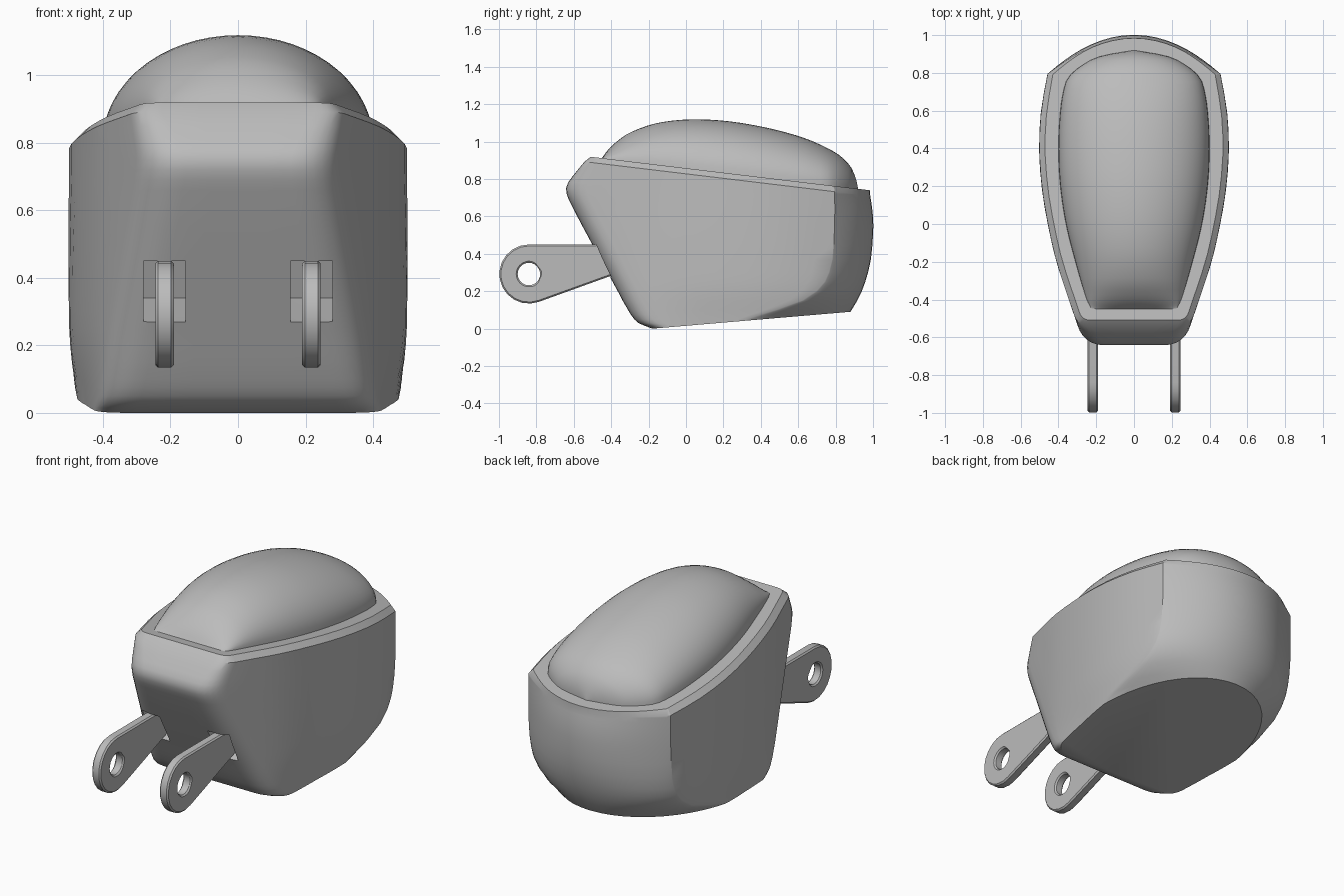
import bpy, bmesh, math
from mathutils import Vector

cube = bpy.data.objects.get("Cube")
if cube:
    bpy.data.objects.remove(cube, do_unlink=True)

grey = bpy.data.materials.new("plain grey")
grey.use_nodes = True
grey.diffuse_color = (0.5, 0.5, 0.5, 1)
for node in grey.node_tree.nodes:
    if node.type == 'BSDF_PRINCIPLED':
        node.inputs["Base Color"].default_value = (0.5, 0.5, 0.5, 1)


def curve(points, t):
    """Smooth value at t through sorted (t, value) points."""
    if t <= points[0][0]:
        return points[0][1]
    if t >= points[-1][0]:
        return points[-1][1]

    def slope(i):
        a, b = points[max(i - 1, 0)], points[min(i + 1, len(points) - 1)]
        return (b[1] - a[1]) / (b[0] - a[0])
    i = max(k for k in range(len(points) - 1) if points[k][0] <= t)
    (t0, v0), (t1, v1) = points[i], points[i + 1]
    d = t1 - t0
    s = (t - t0) / d
    r = 1 - s
    return (v0 * (1 + 2 * s) * r * r + v1 * s * s * (3 - 2 * s)
            + d * s * r * (slope(i) * r - slope(i + 1) * s))


def make_object(name, bm):
    bmesh.ops.recalc_face_normals(bm, faces=bm.faces[:])
    mesh = bpy.data.meshes.new(name)
    bm.to_mesh(mesh)
    bm.free()
    mesh.materials.append(grey)
    obj = bpy.data.objects.new(name, mesh)
    bpy.context.collection.objects.link(obj)
    return obj


def activate(obj):
    bpy.ops.object.select_all(action='DESELECT')
    obj.select_set(True)
    bpy.context.view_layer.objects.active = obj


def apply_modifier(obj, kind, **settings):
    mod = obj.modifiers.new(kind.lower(), kind)
    for key, value in settings.items():
        setattr(mod, key, value)
    activate(obj)
    bpy.ops.object.modifier_apply(modifier=mod.name)


def smooth(obj, degrees):
    activate(obj)
    bpy.ops.object.shade_smooth_by_angle(angle=math.radians(degrees))


def loft(bm, rings):
    """Join closed rings of equal length with quads."""
    loops = [[bm.verts.new(p) for p in ring] for ring in rings]
    n = len(loops[0])
    for a, b in zip(loops, loops[1:]):
        for i in range(n):
            j = (i + 1) % n
            bm.faces.new((a[i], a[j], b[j], b[i]))
    return loops


def prism(name, loops, x, thickness):
    """Extrude a side outline (first loop) with holes (other loops)."""
    bm = bmesh.new()
    edges = []
    for loop in loops:
        verts = [bm.verts.new((x - thickness / 2, y, z)) for y, z in loop]
        edges += [bm.edges.new((v, verts[i - 1])) for i, v in enumerate(verts)]
    bmesh.ops.triangle_fill(bm, edges=edges, use_beauty=True, normal=(1, 0, 0))
    out = bmesh.ops.extrude_face_region(bm, geom=bm.faces[:] )
    moved = [g for g in out["geom"] if isinstance(g, bmesh.types.BMVert)]
    bmesh.ops.translate(bm, verts=moved, vec=(thickness, 0, 0))
    return make_object(name, bm)


# Body shape curves: half width along y, then front, back and rear corner by height
SIDE = [(-0.7, 0.25), (-0.55, 0.295), (-0.4, 0.345), (-0.2, 0.41), (0, 0.455),
        (0.2, 0.487), (0.4, 0.5), (0.6, 0.49), (0.8, 0.455)]
FRONT = [(-0.05, -0.1), (0, -0.18), (0.03, -0.255), (0.1, -0.31), (0.2, -0.365),
         (0.55, -0.555), (0.66, -0.612), (0.71, -0.635), (0.76, -0.64),
         (0.81, -0.61), (0.92, -0.52), (1, -0.455)]
BACK = [(-0.05, 0.79), (0.09, 0.88), (0.2, 0.94), (0.35, 0.985), (0.5, 1.0),
        (0.6, 1.0), (0.74, 0.98), (1, 0.93)]
CORNER = [(-0.05, 0.2), (0.05, 0.32), (0.09, 0.45), (0.15, 0.62), (0.25, 0.74),
          (0.45, 0.79), (1, 0.79)]


def body_ring(z):
    front, back, corner = (curve(c, z) for c in (FRONT, BACK, CORNER))
    r = curve([(0, 0.1), (0.75, 0.11), (0.92, 0.06)], z)
    shrink = curve([(-0.05, 0.94), (0.05, 0.96), (0.25, 1), (1, 1)], z)
    power = curve([(0, 1.3), (0.2, 1.6), (0.5, 2), (1, 2)], z)

    def width(y):
        return curve(SIDE, y) * (1 + (shrink - 1) * min(1, max(0, (y + 0.3) / 0.4)))
    a = Vector((width(front) - r, front))
    b = Vector((width(front), front))
    c = Vector((width(front + r), front + r))
    half = [Vector((a.x / 2, front))]
    half += [a * (1 - t) ** 2 + b * 2 * t * (1 - t) + c * t * t
             for t in (i / 6 for i in range(7))]
    for i in range(1, 13):
        y = c.y + (corner - c.y) * i / 12
        half.append(Vector((width(y), y)))
    wide = width(corner)
    for i in range(1, 12):
        ang = math.pi / 2 * (1 - i / 12)
        half.append(Vector((wide * math.sin(ang),
                            corner + (back - corner) * math.cos(ang) ** power)))
    ring = [(0, front, z)] + [(p.x, p.y, z) for p in half] + [(0, back, z)]
    return ring + [(-p.x, p.y, z) for p in reversed(half)]


# Body shell, trimmed by a sloping top and bottom
bm = bmesh.new()
heights = [-0.05, 0, 0.015, 0.03, 0.05, 0.075, 0.1, 0.15, 0.2, 0.25, 0.3, 0.37, 0.45,
           0.55, 0.62, 0.66, 0.69, 0.72, 0.75, 0.78, 0.81, 0.85, 0.92, 1]
loft(bm, [body_ring(z) for z in heights])


def trim(point, normal):
    cut = bmesh.ops.bisect_plane(bm, geom=bm.verts[:] + bm.edges[:] + bm.faces[:],
                                 plane_co=point, plane_no=normal, clear_outer=True)
    edges = [e for e in cut["geom_cut"] if isinstance(e, bmesh.types.BMEdge)]
    return bmesh.ops.edgeloop_fill(bm, edges=edges)["faces"]


trim((0, -0.18, 0), (0, 0.085, -1))
top = trim((0, -0.52, 0.89), (0, 0.12, 1))
bmesh.ops.recalc_face_normals(bm, faces=bm.faces[:])
# Chamfered rim, fading out around the back
bmesh.ops.inset_region(bm, faces=top, thickness=0.03, depth=0.03, use_even_offset=True)
for v in top[0].verts:
    push = min(1, max(0, (v.co.y - 0.7) / 0.2)) * 0.025
    v.co.y += push
    v.co.z -= push * 0.12
body = make_object("body", bm)

# Domed lid
WIDTH = [(-0.45, 0.225), (-0.4, 0.25), (-0.2, 0.31), (0, 0.36), (0.2, 0.39), (0.4, 0.4),
         (0.6, 0.39), (0.72, 0.37), (0.78, 0.345), (0.84, 0.275), (0.89, 0.17), (0.92, 0)]
RISE = [(-0.45, 0), (-0.42, 0.045), (-0.38, 0.09), (-0.3, 0.155), (-0.15, 0.225),
        (0.05, 0.268), (0.3, 0.278), (0.6, 0.245), (0.8, 0.18), (0.88, 0.115),
        (0.91, 0.05), (0.92, 0)]
bm = bmesh.new()
sections = []
for i in range(41):
    y = -0.45 + 1.37 * (1 - math.cos(math.pi * i / 40)) / 2
    w, h = curve(WIDTH, y), curve(RISE, y)
    angles = [math.pi * k / 28 for k in range(29)]
    sections.append([(w * math.cos(a), y, 0.857 - 0.12 * y + h * math.sin(a))
                     for a in angles])
loft(bm, sections)
bmesh.ops.remove_doubles(bm, verts=bm.verts[:], dist=0.0005)
dome = make_object("domed_lid", bm)
smooth(dome, 50)

# Hinge lugs seated in pockets in the front face
eye = Vector((-0.84, 0.292))


def arc(radius, start, end, count):
    angles = [math.radians(start + (end - start) * i / count) for i in range(count + 1)]
    return [(eye.x + radius * math.cos(a), eye.y + radius * math.sin(a)) for a in angles]


outline = arc(0.158, 90, 290, 12) + [(-0.2, 0.355), (-0.2, 0.45)]
hole = arc(0.06, 0, 345, 23)
pocket = [(-0.7, 0.45), (-0.7, 0.165), (-0.4, 0.27), (-0.22, 0.34), (-0.27, 0.45)]
for side, x in (("left", 0.2175), ("right", -0.2175)):
    cutter = prism(side + "_pocket_cutter", [pocket], x, 0.125)
    cutter.hide_render = True
    apply_modifier(body, 'BOOLEAN', object=cutter, operation='DIFFERENCE', solver='EXACT')
    bpy.data.objects.remove(cutter, do_unlink=True)
    lug = prism(side + "_hinge_lug", [outline, hole], x, 0.055)
    apply_modifier(lug, 'BEVEL', width=0.008, segments=1, limit_method='ANGLE',
                   angle_limit=math.radians(50))
    smooth(lug, 30)
smooth(body, 28)
